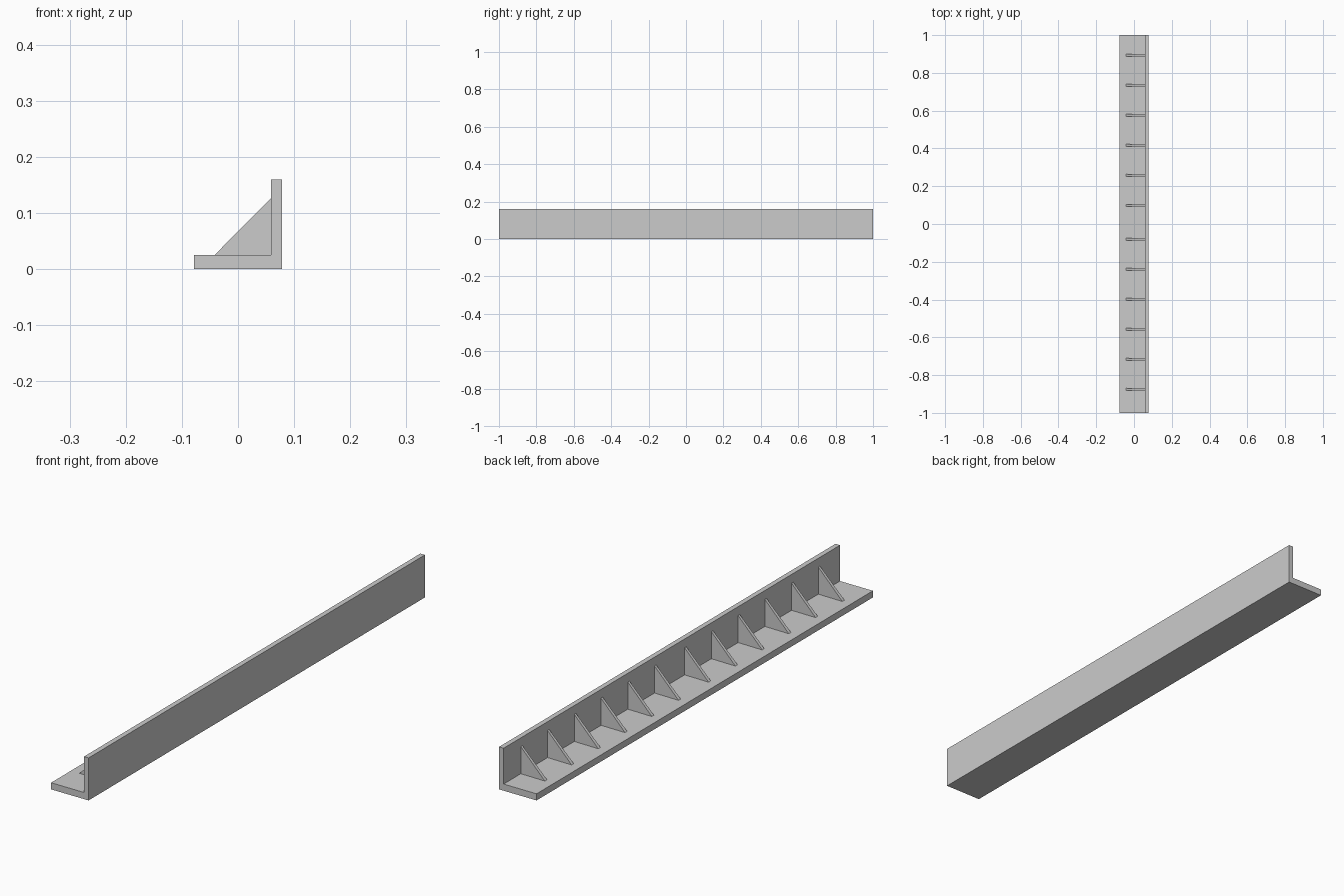
import bpy, bmesh

if "Cube" in bpy.data.objects:
    bpy.data.objects.remove(bpy.data.objects["Cube"])


def mesh_object(name, bm):
    bmesh.ops.recalc_face_normals(bm, faces=bm.faces)
    mesh = bpy.data.meshes.new(name)
    bm.to_mesh(mesh)
    bm.free()
    obj = bpy.data.objects.new(name, mesh)
    bpy.context.collection.objects.link(obj)
    return obj


def prism(name, profile, widths, y=0.0):
    """Extrude an xz profile along y, with a width for each profile point."""
    bm = bmesh.new()
    a = [bm.verts.new((x, y - w / 2, z)) for (x, z), w in zip(profile, widths)]
    b = [bm.verts.new((x, y + w / 2, z)) for (x, z), w in zip(profile, widths)]
    bm.faces.new(a)
    bm.faces.new(b[::-1])
    n = len(profile)
    for i in range(n):
        j = (i + 1) % n
        bm.faces.new((a[i], b[i], b[j], a[j]))
    return mesh_object(name, bm)


HALF, WALL_X = 0.078, 0.059
BASE_Z, TOP_Z = 0.025, 0.16

# L-shaped angle rail: flat base with an upright wall
prism("angle_rail",
      [(-HALF, 0), (HALF, 0), (HALF, TOP_Z), (WALL_X, TOP_Z),
       (WALL_X, BASE_Z), (-HALF, BASE_Z)], [2.0] * 6)

# Two runs of six triangular gussets, slightly thicker at the foot
for run, start in (("front", -0.876), ("back", 0.098)):
    for i in range(6):
        prism(f"{run}_gusset_{i + 1}",
              [(-0.042, BASE_Z), (WALL_X, BASE_Z), (WALL_X, 0.127)],
              [0.013, 0.01, 0.01], start + i * 0.159)
